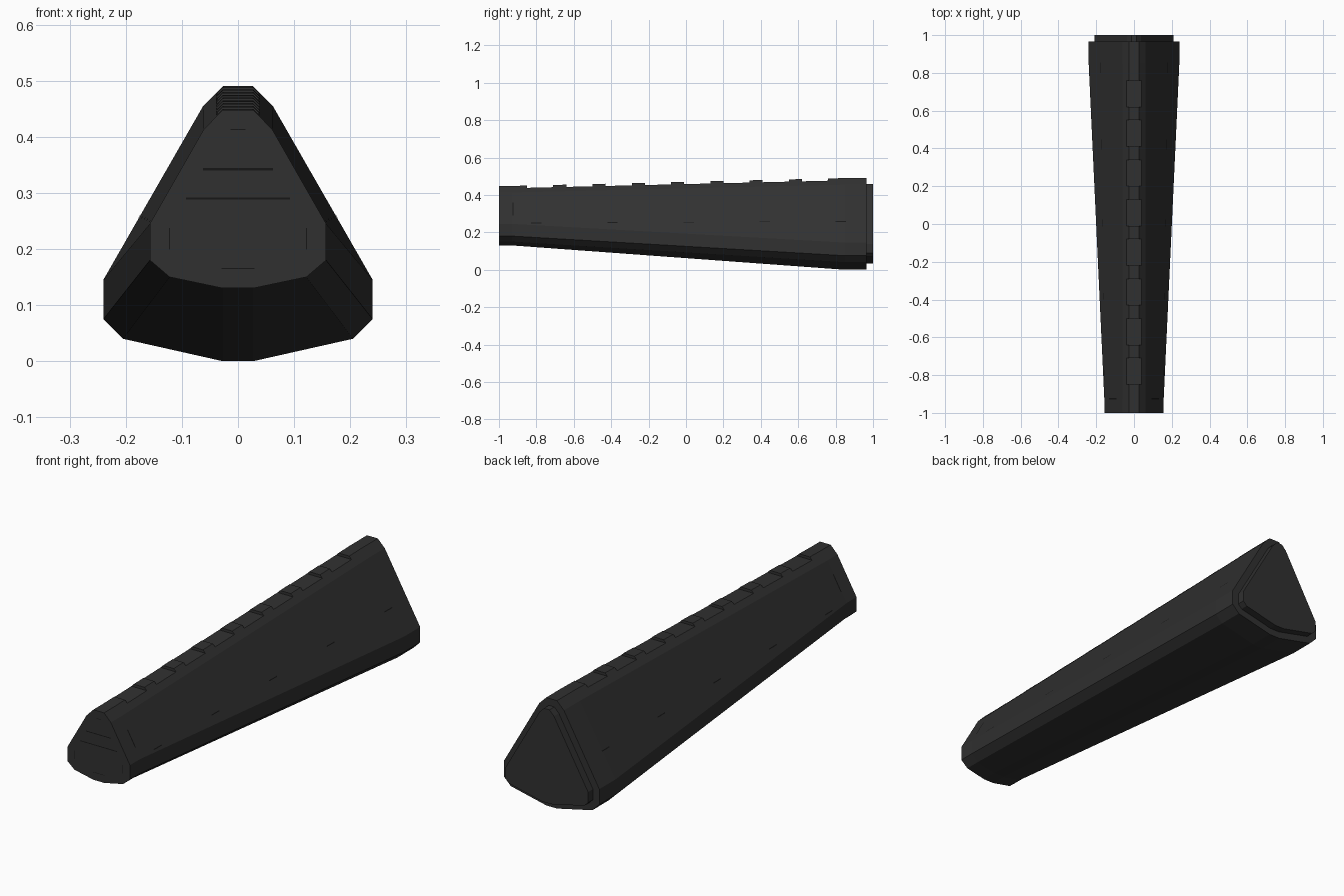
import bpy, bmesh, math
from mathutils import Vector

cube = bpy.data.objects.get("Cube")
if cube:
    bpy.data.objects.remove(cube, do_unlink=True)


def material(name, value):
    m = bpy.data.materials.new(name)
    m.use_nodes = True
    col = (value, value, value, 1)
    m.diffuse_color = col
    bsdf = m.node_tree.nodes["Principled BSDF"]
    bsdf.inputs["Base Color"].default_value = col
    bsdf.inputs["Roughness"].default_value = 0.6
    return m


CHARCOAL = material("charcoal", 0.03)
BLACK = material("groove black", 0.008)

# Half cross-sections (x, z) at the narrow front and the wide back
FRONT = [(.027, .448), (.061, .413), (.157, .245), (.157, .18), (.122, .15), (.027, .13)]
BACK = [(.027, .49), (.062, .455), (.24, .145), (.24, .075), (.205, .04), (.027, 0)]
Y0, Y1 = -0.93, 0.85


def section(y):
    t = min(max((y - Y0) / (Y1 - Y0), 0), 1)
    return [Vector(a).lerp(Vector(b), t) for a, b in zip(FRONT, BACK)]


def finish(bm, name, mat):
    me = bpy.data.meshes.new(name)
    bm.to_mesh(me)
    bm.free()
    me.materials.append(mat)
    ob = bpy.data.objects.new(name, me)
    bpy.context.collection.objects.link(ob)
    return ob


# Tapered body, lofted through the sections
bm = bmesh.new()
rings = []
for y in (-1, Y0, Y1, .965):
    half = section(y)
    pts = [(p.x, y, p.y) for p in half] + [(-p.x, y, p.y) for p in reversed(half)]
    rings.append([bm.verts.new(p) for p in pts])
for a, b in zip(rings, rings[1:]):
    for i in range(len(a)):
        j = (i + 1) % len(a)
        bm.faces.new((a[i], a[j], b[j], b[i]))
bm.faces.new(rings[0])
end = bm.faces.new(rings[-1])
bmesh.ops.recalc_face_normals(bm, faces=bm.faces[:])

# Stepped end plate on the wide back
bmesh.ops.inset_region(bm, faces=[end], thickness=.032, use_even_offset=True)
ext = bmesh.ops.extrude_face_region(bm, geom=[end])
bmesh.ops.translate(bm, vec=(0, .035, 0),
                    verts=[v for v in ext["geom"] if isinstance(v, bmesh.types.BMVert)])
if end.is_valid:
    bmesh.ops.delete(bm, geom=[end], context="FACES_ONLY")
bmesh.ops.recalc_face_normals(bm, faces=bm.faces[:])
body = finish(bm, "tapered_body", CHARCOAL)

# Row of shallow notches along the top ridge
bm = bmesh.new()
slope = math.atan2(BACK[0][1] - FRONT[0][1], Y1 - Y0)
for k in range(8):
    y = -0.78 + k * .21
    box = bmesh.ops.create_cube(bm, size=1)["verts"]
    bmesh.ops.scale(bm, vec=(.2, .14, .1), verts=box)
    for v in box:
        v.co.z += v.co.y * math.tan(slope)
    bmesh.ops.translate(bm, vec=(0, y, section(y)[0].y + .05 - .012), verts=box)
cutter = finish(bm, "notch_cutter", CHARCOAL)
cutter.hide_render = True
mod = body.modifiers.new("notches", "BOOLEAN")
mod.operation = "DIFFERENCE"
mod.solver = "EXACT"
mod.object = cutter
bpy.context.view_layer.objects.active = body
bpy.ops.object.modifier_apply(modifier=mod.name)
bpy.data.objects.remove(cutter, do_unlink=True)

# Fine grooves on the front face: centre x, centre z, width, height
bm = bmesh.new()
for x, z, w, h in ((0, .413, .026, .002), (0, .342, .125, .004), (0, .29, .185, .004),
                   (0, .165, .058, .002), (-.122, .218, .002, .038), (.122, .218, .002, .038)):
    quad = [(-1, -1), (1, -1), (1, 1), (-1, 1)]
    bm.faces.new([bm.verts.new((x + a * w / 2, -1.0008, z + b * h / 2)) for a, b in quad])
finish(bm, "front_grooves", BLACK)


# Fine grooves lying on the sloping sides
def side_point(y, z, s):
    p = section(y)
    t = (z - p[1].y) / (p[2].y - p[1].y)
    return (s * (p[1].lerp(p[2], t).x + .001), y, z)


bm = bmesh.new()
marks = [(-.8 + k * .407, .25 + k * .002, .055, .004) for k in range(5)]
marks.append((-.925, .325, .006, .07))
for s in (1, -1):
    for y, z, w, h in marks:
        quad = [(-1, -1), (1, -1), (1, 1), (-1, 1)][::s]
        bm.faces.new([bm.verts.new(side_point(y + a * w / 2, z + b * h / 2, s)) for a, b in quad])
finish(bm, "side_grooves", BLACK)
